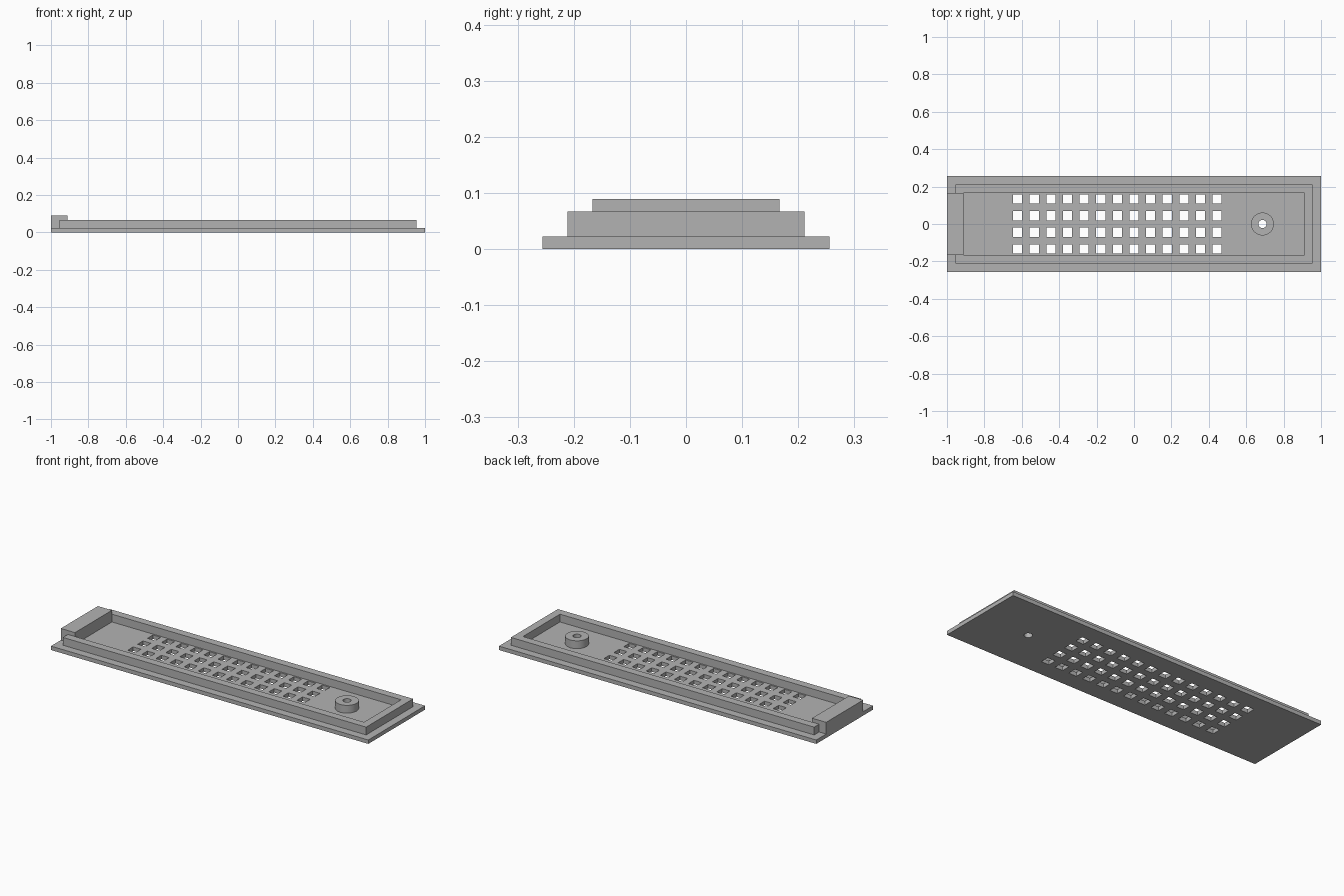
import bpy
import bmesh
import math

cube = bpy.data.objects.get("Cube")
if cube:
    bpy.data.objects.remove(cube, do_unlink=True)

U = 2 / 90                       # design unit: floor thickness
FLOOR, RIM_TOP, BLOCK_TOP = U, 3 * U, 4 * U
BOSS_X, BOSS_R, BORE_R = 0.687, 0.061, 0.0215

grey = bpy.data.materials.new("plain grey")
grey.use_nodes = True
COLOUR = (0.45, 0.45, 0.45, 1)
grey.diffuse_color = COLOUR
grey.node_tree.nodes["Principled BSDF"].inputs["Base Color"].default_value = COLOUR


def finish(name, bm):
    bmesh.ops.recalc_face_normals(bm, faces=bm.faces)
    mesh = bpy.data.meshes.new(name)
    bm.to_mesh(mesh)
    bm.free()
    mesh.materials.append(grey)
    obj = bpy.data.objects.new(name, mesh)
    bpy.context.collection.objects.link(obj)
    return obj


def rectangle(x, y, cx=0, cy=0):
    return [(cx + sx * x, cy + sy * y) for sx, sy in ((-1, -1), (1, -1), (1, 1), (-1, 1))]


def circle(r, cx, n=48):
    return [(cx + r * math.cos(i * math.tau / n), r * math.sin(i * math.tau / n))
            for i in range(n)]


def add_prism(bm, outline, z0, z1):
    low, high = ([bm.verts.new((x, y, z)) for x, y in outline] for z in (z0, z1))
    bm.faces.new(low)
    bm.faces.new(high)
    for i in range(len(low)):
        bm.faces.new((low[i - 1], low[i], high[i], high[i - 1]))


def prism(name, outline, z0, z1):
    bm = bmesh.new()
    add_prism(bm, outline, z0, z1)
    return finish(name, bm)


def ring(name, outer, inner, z0, z1):
    bm = bmesh.new()
    loops = [[bm.verts.new((x, y, z)) for x, y in outline]
             for outline, z in ((outer, z0), (outer, z1), (inner, z1), (inner, z0))]
    for k in range(len(loops)):
        a, b = loops[k - 1], loops[k]
        for i in range(len(a)):
            bm.faces.new((a[i - 1], a[i], b[i], b[i - 1]))
    return finish(name, bm)


def smooth(obj):
    bpy.ops.object.select_all(action="DESELECT")
    obj.select_set(True)
    bpy.context.view_layer.objects.active = obj
    bpy.ops.object.shade_smooth_by_angle(angle=math.radians(30))


# Base plate, perforated by a grid of square vents and one round bore
base = prism("base_plate", rectangle(1, 11.5 * U), 0, FLOOR)
bm = bmesh.new()
for column in range(-7, 6):
    for row in (-1.5, -0.5, 0.5, 1.5):
        add_prism(bm, rectangle(0.0245, 0.0245, column * 4 * U, row * 4 * U), -U, 2 * U)
add_prism(bm, circle(BORE_R, BOSS_X), -U, 2 * U)
cutter = finish("vent_cutter", bm)
cutter.hide_render = True

cut = base.modifiers.new("vents", "BOOLEAN")
cut.operation = "DIFFERENCE"
cut.solver = "EXACT"
cut.object = cutter
bpy.context.view_layer.objects.active = base
base.select_set(True)
bpy.ops.object.modifier_apply(modifier=cut.name)
bpy.data.objects.remove(cutter, do_unlink=True)

# Raised rim around the tray
ring("rim", rectangle(43 * U, 9.5 * U), rectangle(41 * U, 7.5 * U), FLOOR, RIM_TOP)

# Taller block across the right end
prism("end_block", rectangle(2 * U, 7.5 * U, -43 * U), FLOOR, BLOCK_TOP)

# Hollow round boss over the bore
smooth(ring("boss", circle(BOSS_R, BOSS_X), circle(BORE_R, BOSS_X), FLOOR, RIM_TOP))
